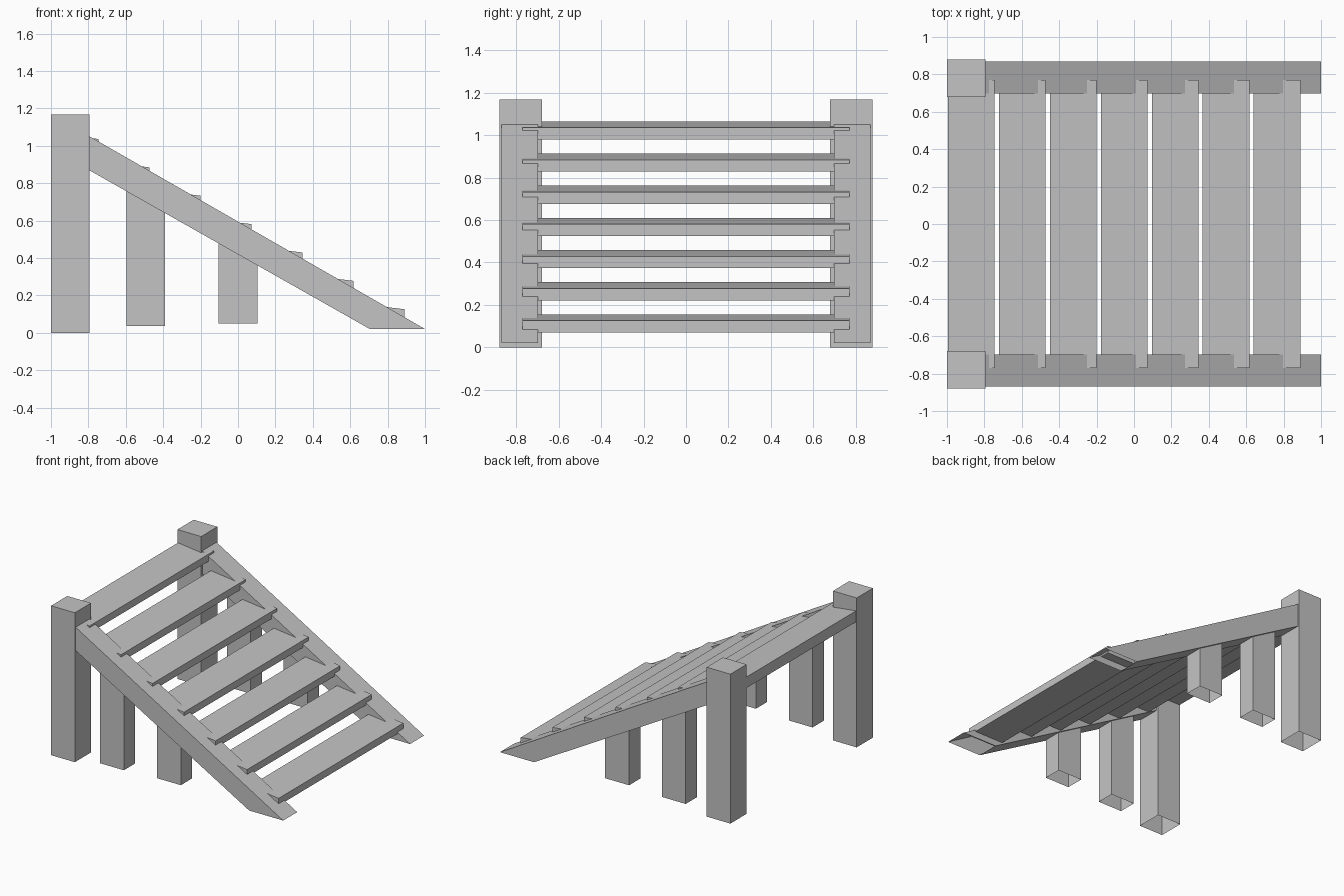
import bpy
import bmesh

cube = bpy.data.objects.get("Cube")
if cube:
    bpy.data.objects.remove(cube, do_unlink=True)

grey = bpy.data.materials.new("plain_grey")
grey.use_nodes = True
colour = (0.55, 0.55, 0.55, 1)
grey.diffuse_color = colour
bsdf = grey.node_tree.nodes["Principled BSDF"]
bsdf.inputs["Base Color"].default_value = colour
bsdf.inputs["Roughness"].default_value = 0.8


def prism(name, profile, y0, y1, open_bottom=False):
    """Extrude an x-z profile from y0 to y1, optionally without its ground face."""
    bm = bmesh.new()
    base = bm.faces.new([bm.verts.new((x, y0, z)) for x, z in profile])
    ext = bmesh.ops.extrude_face_region(bm, geom=[base])
    verts = [v for v in ext["geom"] if isinstance(v, bmesh.types.BMVert)]
    bmesh.ops.translate(bm, verts=verts, vec=(0, y1 - y0, 0))
    bmesh.ops.recalc_face_normals(bm, faces=bm.faces)
    if open_bottom:
        bm.normal_update()
        under = [f for f in bm.faces if f.normal.z < -0.95]
        bmesh.ops.delete(bm, geom=under, context="FACES_ONLY")
    mesh = bpy.data.meshes.new(name)
    bm.to_mesh(mesh)
    bm.free()
    mesh.materials.append(grey)
    obj = bpy.data.objects.new(name, mesh)
    bpy.context.collection.objects.link(obj)
    return obj


def rect(x0, x1, z0, z1):
    return [(x0, z0), (x1, z0), (x1, z1), (x0, z1)]


# Posts, sloping side beams and support legs on both sides
beam = [(-0.797, 1.052), (-0.797, 0.87), (0.705, 0.02), (1.0, 0.02)]
for side, s in (("front", -1), ("back", 1)):
    prism(side + "_post", rect(-1.0, -0.795, 0, 1.168), s * 0.68, s * 0.88, True)
    prism(side + "_side_beam", beam, s * 0.697, s * 0.87, True)
    prism(side + "_upper_leg", rect(-0.595, -0.39, 0.035, 0.78), s * 0.713, s * 0.853, True)
    prism(side + "_lower_leg", rect(-0.105, 0.103, 0.05, 0.5), s * 0.713, s * 0.853, True)

# Treads, each with a slightly sloping top
for i in range(7):
    x = -0.745 + 0.2725 * i
    z = 0.98 - 0.1517 * i
    tread = [(x - 0.25, z), (x, z), (x, z + 0.056), (x - 0.25, z + 0.086)]
    prism("tread_%d" % (i + 1), tread, -0.77, 0.77)
